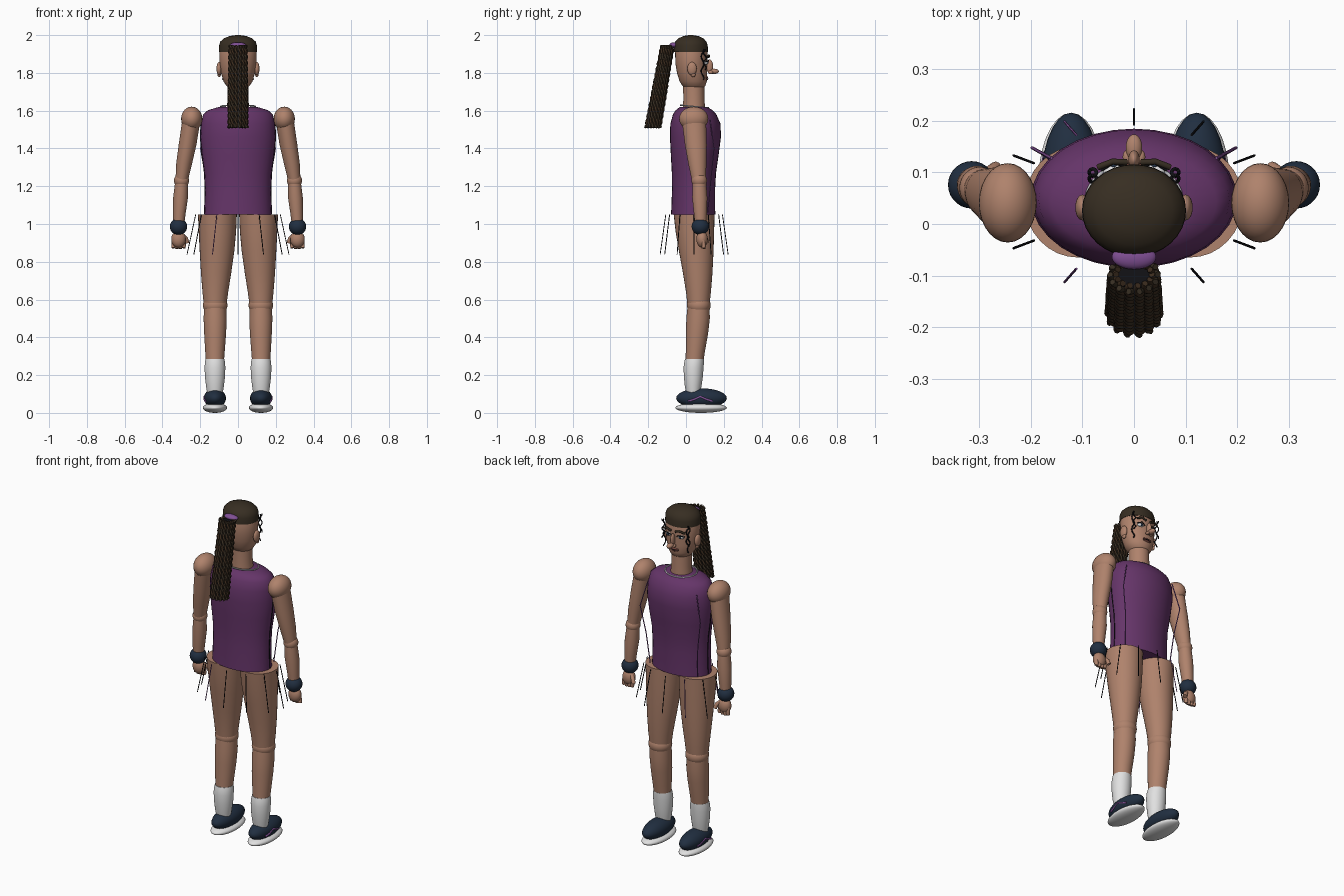
import bpy, bmesh, math
from mathutils import Vector

cube = bpy.data.objects.get("Cube")
if cube:
    bpy.data.objects.remove(cube)


def material(name, *rgb):
    m = bpy.data.materials.new(name)
    m.use_nodes = True
    m.diffuse_color = (*rgb, 1)
    m.node_tree.nodes["Principled BSDF"].inputs["Base Color"].default_value = (*rgb, 1)
    return m


SKIN = material("skin", 0.43, 0.225, 0.15)
SHIRT = material("plum fabric", 0.13, 0.035, 0.14)
NAVY = material("navy", 0.015, 0.028, 0.052)
WHITE = material("white", 0.75, 0.75, 0.75)
HAIR = material("dark brown hair", 0.038, 0.027, 0.016)
BRAID = material("braid brown", 0.045, 0.025, 0.013)
BLACK = material("black", 0.006, 0.006, 0.008)
ACCENT = material("violet trim", 0.22, 0.08, 0.3)
SILVER = material("silver", 0.5, 0.5, 0.52)
LIP = material("lip", 0.26, 0.09, 0.07)
SIDES = (("left", 1), ("right", -1))


def add_mesh(name, bm, mat, smooth=True):
    bmesh.ops.recalc_face_normals(bm, faces=bm.faces)
    mesh = bpy.data.meshes.new(name)
    bm.to_mesh(mesh)
    bm.free()
    mesh.materials.append(mat)
    ob = bpy.data.objects.new(name, mesh)
    bpy.context.collection.objects.link(ob)
    bpy.ops.object.select_all(action="DESELECT")
    ob.select_set(True)
    bpy.context.view_layer.objects.active = ob
    bpy.ops.object.shade_smooth_by_angle(angle=math.radians(50))
    return ob


def loft(name, rings, mat, side=1, segs=32):
    """Skin elliptical rings given as (z, cx, cy, rx, ry)."""
    bm = bmesh.new()
    loops = []
    for z, cx, cy, rx, ry in rings:
        loops.append([bm.verts.new((side * cx + rx * math.cos(a), cy + ry * math.sin(a), z))
                      for a in (math.tau * i / segs for i in range(segs))])
    for lo, hi in zip(loops, loops[1:]):
        for i in range(segs):
            j = (i + 1) % segs
            bm.faces.new((lo[i], lo[j], hi[j], hi[i]))
    bm.faces.new(loops[0])
    bm.faces.new(loops[-1])
    return add_mesh(name, bm, mat)


def ball(name, loc, radii, mat):
    bm = bmesh.new()
    bmesh.ops.create_uvsphere(bm, u_segments=28, v_segments=18, radius=1)
    bmesh.ops.scale(bm, vec=radii, verts=bm.verts)
    bmesh.ops.translate(bm, vec=loc, verts=bm.verts)
    return add_mesh(name, bm, mat)


def tubes(name, paths, radius, mat, cyclic=False, res=1):
    curve = bpy.data.curves.new(name, "CURVE")
    curve.dimensions = "3D"
    curve.bevel_depth = radius
    curve.bevel_resolution = res
    curve.use_fill_caps = True
    for path in paths:
        spline = curve.splines.new("POLY")
        spline.points.add(len(path) - 1)
        for point, co in zip(spline.points, path):
            point.co = (*co, 1)
        spline.use_cyclic_u = cyclic
        spline.use_smooth = True
    curve.materials.append(mat)
    ob = bpy.data.objects.new(name, curve)
    bpy.context.collection.objects.link(ob)
    return ob


# Torso and neck
loft("sleeveless_top", [
    (1.05, 0, .038, .178, .117), (1.18, 0, .04, .174, .114), (1.27, 0, .042, .178, .117),
    (1.36, 0, .046, .19, .126), (1.46, 0, .05, .2, .135), (1.53, 0, .05, .196, .133),
    (1.58, 0, .046, .185, .115), (1.602, 0, .043, .16, .098), (1.62, 0, .04, .1, .072)], SHIRT)
loft("neck", [(1.59, 0, .042, .062, .06), (1.66, 0, .042, .055, .056),
              (1.77, 0, .04, .056, .056)], SKIN)
ring = [math.tau * i / 48 for i in range(48)]
tubes("neck_chain", [[(.092 * math.cos(a), .045 + .074 * math.sin(a), 1.622 - .007 * math.sin(a))
                      for a in ring]], .004, SILVER, True)

# Head, hair cap and face
loft("head", [
    (1.715, 0, .045, .04, .04), (1.73, 0, .042, .06, .06), (1.755, 0, .038, .077, .072),
    (1.80, 0, .032, .09, .08), (1.85, 0, .028, .097, .084), (1.92, 0, .028, .099, .086),
    (1.96, 0, .028, .085, .07)], SKIN)
loft("hair_cap", [
    (1.91, 0, .026, .101, .09), (1.945, 0, .026, .1, .089), (1.965, 0, .026, .094, .083),
    (1.983, 0, .026, .075, .066), (1.995, 0, .026, .045, .04), (2.0, 0, .026, .012, .01)], HAIR)
ball("nose_bridge", (0, .125, 1.835), (.011, .018, .036), SKIN)
ball("nose_tip", (0, .148, 1.808), (.016, .026, .014), SKIN)
ball("upper_lip", (0, .108, 1.776), (.027, .009, .006), LIP)
ball("lower_lip", (0, .107, 1.766), (.023, .009, .006), LIP)
tubes("mouth_line", [[(-.027, .107, 1.771), (0, .118, 1.771), (.027, .107, 1.771)]], .002, BLACK)
for label, s in SIDES:
    ball(label + "_nostril_wing", (s * .013, .13, 1.803), (.009, .014, .009), SKIN)
    ball(label + "_eye", (s * .04, .102, 1.853), (.02, .014, .01), WHITE)
    ball(label + "_iris", (s * .04, .112, 1.853), (.008, .007, .008), NAVY)
    tubes(label + "_eyelid", [[(s * .018, .113, 1.855), (s * .04, .119, 1.866),
                               (s * .064, .104, 1.858)]], .003, BLACK)
    tubes(label + "_eyebrow", [[(s * .014, .12, 1.884), (s * .042, .121, 1.893),
                                (s * .07, .11, 1.883)]], .006, HAIR)
    ball(label + "_ear", (s * .1, .032, 1.822), (.014, .025, .035), SKIN)
    ball(label + "_earlobe", (s * .1, .038, 1.79), (.009, .012, .012), SKIN)
    # Loose curls beside the face
    tubes(label + "_loose_curls", [
        [(s * (.08 + .007 * math.sin(t * 13 + k)), .088 + .012 * k + .007 * math.cos(t * 13 + k),
          1.925 - t * (.16 - .05 * k)) for t in (i / 30 for i in range(31))]
        for k in (0, 1)], .0035, BLACK)

# Ponytail of twisted cords
def cord(cx, cy, phase):
    path = []
    for i in range(61):
        t = i / 60
        a = phase + t * 44
        path.append((cx * (.92 + .12 * t) + .006 * math.cos(a),
                     -.098 - .077 * t + cy * (.9 + .25 * t) + .006 * math.sin(a),
                     1.945 - .435 * t))
    return path


spots = [(.044 * math.cos(a), .031 * math.sin(a), a) for a in (math.tau * i / 14 for i in range(14))]
tubes("ponytail_dark_cords", [cord(x, y, a) for x, y, a in spots], .0062, HAIR)
tubes("ponytail_brown_cords", [cord(x, y, a + math.pi) for x, y, a in spots], .0062, BRAID)
loft("ponytail_core", [(1.512, 0, -.175, .043, .033), (1.94, 0, -.098, .038, .027)], BLACK)
ball("hair_tie", (0, -.064, 1.947), (.043, .024, .015), ACCENT)

# Arms
for label, s in SIDES:
    ball(label + "_shoulder", (s * .245, .041, 1.557), (.056, .077, .064), SKIN)
    loft(label + "_upper_arm", [
        (1.23, .298, .068, .033, .037), (1.32, .285, .06, .042, .048), (1.42, .267, .052, .047, .058),
        (1.55, .247, .042, .048, .064)], SKIN, s)
    ball(label + "_elbow", (s * .299, .07, 1.23), (.04, .041, .04), SKIN)
    loft(label + "_forearm", [
        (.97, .315, .077, .027, .028), (1.05, .311, .076, .033, .034), (1.14, .304, .073, .039, .04),
        (1.23, .298, .07, .034, .036)], SKIN, s)
    ball(label + "_wristband", (s * .315, .076, .986), (.046, .046, .044), NAVY)
    ball(label + "_palm", (s * .315, .085, .92), (.038, .03, .045), SKIN)
    tubes(label + "_fingers", [
        [(s * (.288 + .018 * k), .09, .915), (s * (.286 + .019 * k), .095, .885),
         (s * (.289 + .018 * k), .092, .868 + .004 * abs(k - 1.5))] for k in range(4)],
        .0105, SKIN, res=3)
    tubes(label + "_thumb", [[(s * .295, .09, .94), (s * .275, .105, .922),
                              (s * .268, .11, .9)]], .0115, SKIN, res=3)

# Legs, socks and shoes
for label, s in SIDES:
    loft(label + "_thigh", [
        (.57, .121, .066, .06, .058), (.64, .12, .066, .068, .066), (.74, .116, .062, .08, .078),
        (.86, .111, .054, .092, .092), (.96, .109, .047, .099, .102), (1.05, .109, .043, .103, .108)],
        SKIN, s)
    ball(label + "_knee", (s * .121, .068, .57), (.065, .063, .055), SKIN)
    loft(label + "_shin", [
        (.25, .122, .043, .046, .046), (.33, .122, .05, .052, .051), (.42, .121, .058, .058, .059),
        (.5, .121, .064, .061, .062), (.57, .121, .067, .058, .058)], SKIN, s)
    loft(label + "_sock", [
        (.1, .122, .038, .04, .036), (.14, .122, .038, .047, .044), (.19, .122, .039, .053, .05),
        (.24, .122, .04, .055, .053), (.27, .122, .043, .053, .052), (.285, .122, .045, .05, .05)],
        WHITE, s)
    ball(label + "_shoe", (s * .122, .082, .078), (.058, .134, .052), NAVY)
    ball(label + "_sole", (s * .122, .08, .027), (.064, .136, .027), WHITE)
    tubes(label + "_shoe_chevron", [[(s * .173, .012, .062), (s * .177, .045, .072),
                                     (s * .178, .075, .086), (s * .177, .105, .073),
                                     (s * .17, .14, .062)]], .0055, ACCENT)

# Side seams and trim
for label, s in SIDES:
    tubes(label + "_side_seam", [[(s * x, .045, z) for z, x in (
        (1.052, .178), (1.18, .174), (1.27, .178), (1.36, .19), (1.46, .2), (1.53, .196))]],
        .0025, BLACK)
    tubes(label + "_side_trim", [[(s * .16, .128, 1.55), (s * .198, .148, 1.4),
                                  (s * .17, .132, 1.24), (s * .155, .115, 1.06)]], .003, ACCENT)

# Hanging pleat strips around the hips
pleats = {"dark": [], "violet": []}
for i in range(12):
    a = math.tau * i / 12
    c, d = math.cos(a), math.sin(a)
    pleats["violet" if i in (4, 8) else "dark"].append(
        [(.224 * c, .043 + .15 * d, 1.05), (.27 * c, .043 + .18 * d, .838)])
tubes("dark_pleats", pleats["dark"], .0024, BLACK)
tubes("violet_pleats", pleats["violet"], .0024, ACCENT)
